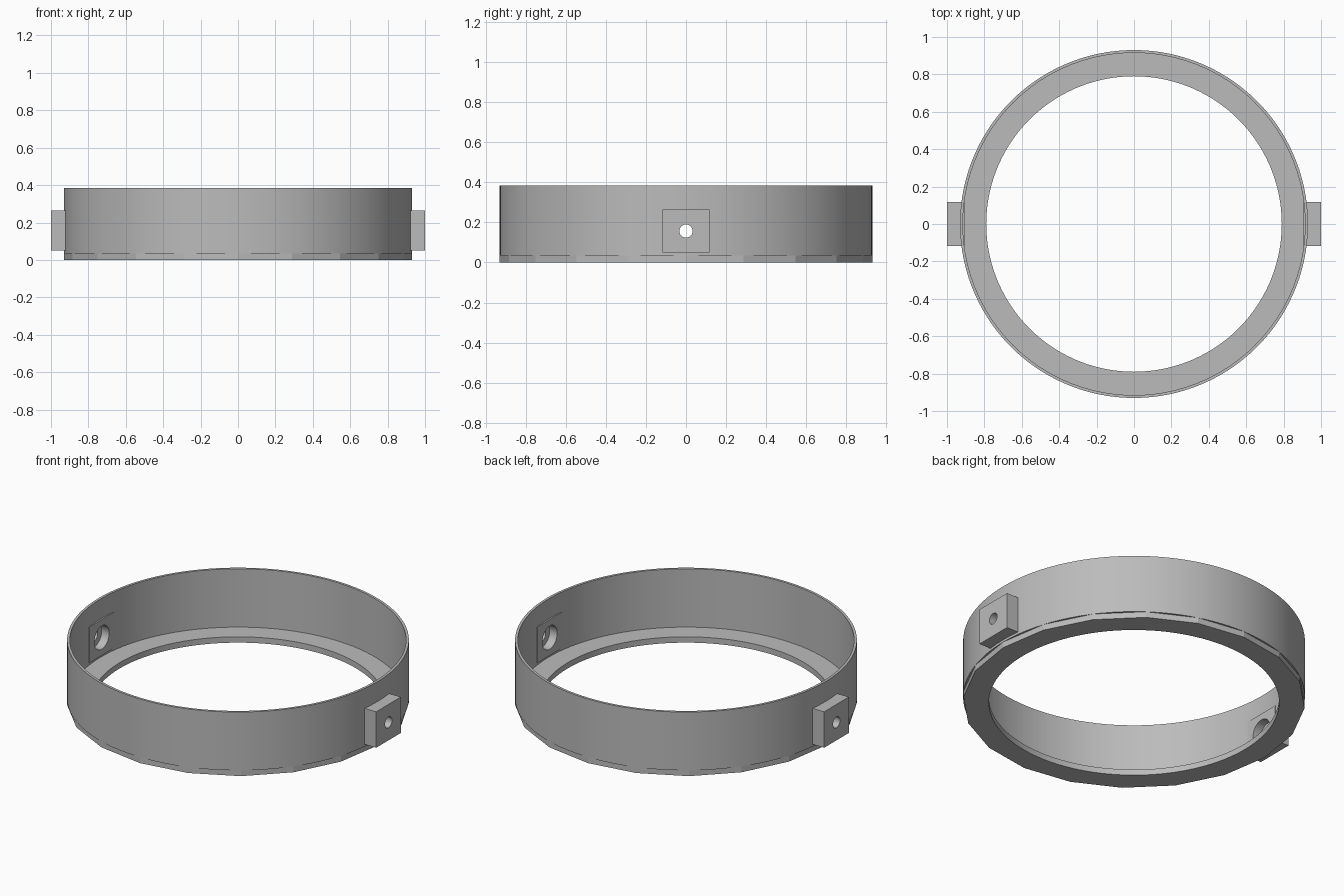
import bpy
from math import radians, pi

default = bpy.data.objects.get("Cube")
if default:
    bpy.data.objects.remove(default)

R_OUT, R_WALL, R_HOLE = 0.93, 0.915, 0.79
Z_BASE, Z_TOP, Z_BORE = 0.035, 0.385, 0.157

grey = bpy.data.materials.new("plain grey")
grey.use_nodes = True
colour = (0.5, 0.5, 0.5, 1)
grey.diffuse_color = colour
grey.node_tree.nodes["Principled BSDF"].inputs["Base Color"].default_value = colour


def upright(name, radius, z0, z1, sides):
    """Cylinder standing between two heights."""
    bpy.ops.mesh.primitive_cylinder_add(
        vertices=sides, radius=radius, depth=z1 - z0, location=(0, 0, (z0 + z1) / 2))
    return named(name)


def crosswise(name, radius, x0, x1):
    """Cylinder lying along x between two positions."""
    bpy.ops.mesh.primitive_cylinder_add(
        vertices=48, radius=radius, depth=abs(x1 - x0),
        location=((x0 + x1) / 2, 0, Z_BORE), rotation=(0, pi / 2, 0))
    return named(name)


def named(name):
    ob = bpy.context.object
    ob.name = name
    bpy.ops.object.transform_apply(location=True, rotation=True, scale=True)
    ob.data.materials.append(grey)
    return ob


def cut(ob, cutter):
    """Subtract the cutter and discard it."""
    bpy.ops.object.select_all(action='DESELECT')
    bpy.context.view_layer.objects.active = ob
    ob.select_set(True)
    mod = ob.modifiers.new("cut", 'BOOLEAN')
    mod.operation, mod.solver, mod.object = 'DIFFERENCE', 'EXACT', cutter
    bpy.ops.object.modifier_apply(modifier=mod.name)
    bpy.data.objects.remove(cutter)


def finish(ob):
    bpy.ops.object.select_all(action='DESELECT')
    bpy.context.view_layer.objects.active = ob
    ob.select_set(True)
    bpy.ops.object.shade_smooth_by_angle(angle=radians(10))


# Thin round wall
wall = upright("ring_wall", R_OUT, Z_BASE, Z_TOP, 120)
cut(wall, upright("wall_cutter", R_WALL, -1, 1, 120))

# Twenty-sided base flange with a round opening
flange = upright("base_flange", R_OUT, 0, Z_BASE, 20)
cut(flange, upright("flange_cutter", R_HOLE, -1, 1, 120))

# Mounting blocks, each with a screw hole and a wide recess inside
for side, label in ((1, "left"), (-1, "right")):
    bpy.ops.mesh.primitive_cube_add(size=1, location=(side * 0.9525, 0, Z_BORE))
    bpy.context.object.scale = (0.095, 0.234, 0.216)
    block = named(label + "_mounting_block")
    for part in (block, wall):
        cut(part, crosswise("recess_cutter", 0.07, side * 0.8, side * 0.955))
    cut(block, crosswise("screw_cutter", 0.033, side * 0.8, side * 1.1))
    finish(block)

finish(wall)
finish(flange)
